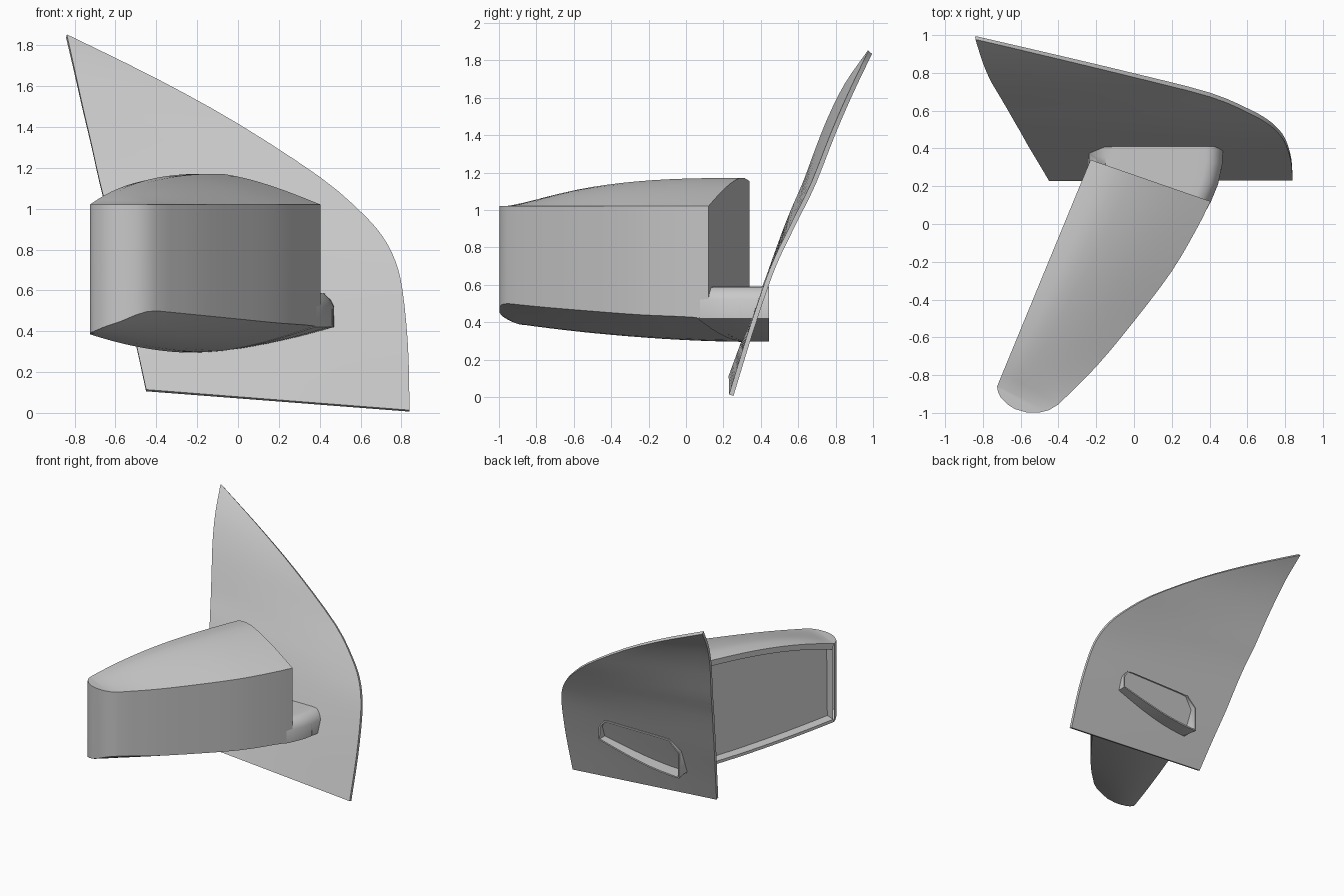
import bpy, bmesh, math
from mathutils import Vector

cube = bpy.data.objects.get("Cube")
if cube:
    bpy.data.objects.remove(cube)

grey = bpy.data.materials.new("satin_grey")
grey.use_nodes = True
COLOUR = (0.58, 0.58, 0.58, 1)
grey.diffuse_color = COLOUR
grey.node_tree.nodes["Principled BSDF"].inputs["Base Color"].default_value = COLOUR

# Steps across each section, closer together at the outer wall
STEPS = [(k / 12) ** 1.5 for k in range(13)]
LAST = len(STEPS) - 1


def lerp(a, b, t):
    return tuple(p + (q - p) * t for p, q in zip(a, b))


def smooth_path(points, cuts):
    """Catmull-Rom curve through the points."""
    pts = [Vector(p) for p in points]
    pts = [pts[0] * 2 - pts[1]] + pts + [pts[-1] * 2 - pts[-2]]
    path = []
    for a, b, c, d in zip(pts, pts[1:], pts[2:], pts[3:]):
        for k in range(cuts):
            t = k / cuts
            path.append(b + (c - a) * (t / 2) + (a * 2 - b * 5 + c * 4 - d) * (t * t / 2)
                        + (b * 3 - a - c * 3 + d) * (t ** 3 / 2))
    return path + [pts[-2]]


def finish(name, bm, angle=35):
    bmesh.ops.recalc_face_normals(bm, faces=bm.faces)
    mesh = bpy.data.meshes.new(name)
    bm.to_mesh(mesh)
    bm.free()
    obj = bpy.data.objects.new(name, mesh)
    bpy.context.collection.objects.link(obj)
    mesh.materials.append(grey)
    bpy.ops.object.select_all(action="DESELECT")
    obj.select_set(True)
    bpy.context.view_layer.objects.active = obj
    bpy.ops.object.shade_smooth_by_angle(angle=math.radians(angle))


def section(bm, right, left, low, high):
    """Closed ring: underside right to left, then top left to right."""
    ring = [bm.verts.new((*lerp(right, left, t), low(t))) for t in STEPS]
    ring += [bm.verts.new((*lerp(right, left, t), high(t))) for t in reversed(STEPS)]
    return ring


def bulge(a, b, droop=0):
    """Rise from a to b, with a rounded fall close to the far side."""
    def height(t):
        fall = droop * max(0, (t - .72) / .28) ** 2
        return a + (b - a) * (math.sin(t * math.pi / 2) - fall)
    return height


def loft(bm, rings, skip=()):
    count = len(rings[0])
    for a, b in zip(rings, rings[1:]):
        for k in range(count):
            if k not in skip:
                j = (k + 1) % count
                bm.faces.new((a[k], a[j], b[j], b[k]))


def recess(bm, face, rim, push, lower=0):
    """Inset a face and sink it to leave a rim, thinner below if lowered."""
    bmesh.ops.inset_region(bm, faces=[face], thickness=rim)
    for v in face.verts:
        if v.co.z < .7:
            v.co.z -= lower
    sunk = bmesh.ops.extrude_face_region(bm, geom=[face])["geom"]
    bmesh.ops.translate(bm, vec=push, verts=[v for v in sunk if isinstance(v, bmesh.types.BMVert)])
    if face.is_valid:
        bm.faces.remove(face)


# Mirror housing: outer wall x, y, its lower edge height, and place along the glass side
nose = [(-.725, -.86, .39, 0), (-.72, -.89, .395, 0), (-.705, -.92, .40, 0),
        (-.67, -.955, .415, 0), (-.63, -.98, .43, 0), (-.57, -.997, .45, 0),
        (-.5, -.998, .48, 0), (-.45, -.985, .495, 0)]
wall = [(-.40, -.955, .50, .06), (-.2, -.755, .48, .28), (0, -.515, .46, .48),
        (.2, -.25, .44, .68), (.335, -.02, .43, .87), (.405, .12, .42, 1)]
outer = nose + smooth_path(wall, 3)
bm = bmesh.new()
rings = []
for x, y, edge, s in outer:
    left = lerp((-.725, -.86), (-.23, .34), s)
    floor = .385 - .09 * (1 - (1 - s) ** 1.8)
    roof = 1.02 + .163 * (1 - (1 - s) ** 2.7)
    rings.append(section(bm, (x, y), left, bulge(edge, floor), bulge(1.02, roof, .18)))
loft(bm, rings, skip=(LAST,))
bm.faces.new(rings[-1])
# Glass side as one flat face, sunk behind a rim
row = [rings[0]] + rings[len(nose):]
glass = bm.faces.new([r[LAST] for r in row] + [r[LAST + 1] for r in reversed(row)])
bmesh.ops.remove_doubles(bm, verts=bm.verts, dist=.0005)
bmesh.ops.recalc_face_normals(bm, faces=bm.faces)
recess(bm, glass, .045, Vector((.926, -.378, 0)) * .08, .022)
finish("mirror_housing", bm)

# Mounting arm: hollow stub that passes through the base plate
stations = [((.375, .06), (-.22, .32)), ((.408, .12), (-.23, .335)), ((.445, .21), (-.235, .37)),
            ((.468, .32), (-.24, .41)), ((.473, .445), (-.25, .445))]


def arm_top(t):
    """Flat top with rounded shoulders."""
    return .59 - .07 * max(0, 1 - t / .09) ** 2 - .09 * max(0, (t - .85) / .15) ** 2


bm = bmesh.new()
rings = [section(bm, r, l, bulge(.42, .296), arm_top) for r, l in stations]
loft(bm, rings)
bm.faces.new(rings[0])
end = bm.faces.new(rings[-1])
bmesh.ops.recalc_face_normals(bm, faces=bm.faces)
recess(bm, end, .012, Vector((0, -.16, 0)))
finish("mounting_arm", bm, 45)

# Base plate: thin bent sail between a straight edge and a curved edge
straight = [(-.45, .24, .11), (-.50, .325, .34), (-.56, .425, .6), (-.60, .497, .8),
            (-.64, .565, .98), (-.68, .635, 1.14), (-.72, .702, 1.32), (-.76, .77, 1.49),
            (-.80, .86, 1.67), (-.84, .982, 1.845)]
curved = [(.84, .242, .01), (.832, .34, .33), (.805, .43, .6), (.77, .485, .74),
          (.71, .54, .855), (.61, .597, .97), (.4, .685, 1.15), (0, .787, 1.41),
          (-.4, .883, 1.63), (-.835, .985, 1.843)]
bm = bmesh.new()
rows = [[bm.verts.new(lerp(a, b, k / 6)) for k in range(7)]
        for a, b in zip(smooth_path(straight, 3), smooth_path(curved, 3))]
for a, b in zip(rows, rows[1:]):
    for k in range(6):
        bm.faces.new((a[k], a[k + 1], b[k + 1], b[k]))
bmesh.ops.recalc_face_normals(bm, faces=bm.faces)
# Thicken evenly to both sides of the sheet
bm.normal_update()
for v in bm.verts:
    v.co += v.normal * .0125
bmesh.ops.solidify(bm, geom=bm.faces[:], thickness=.025)
finish("base_plate", bm)
